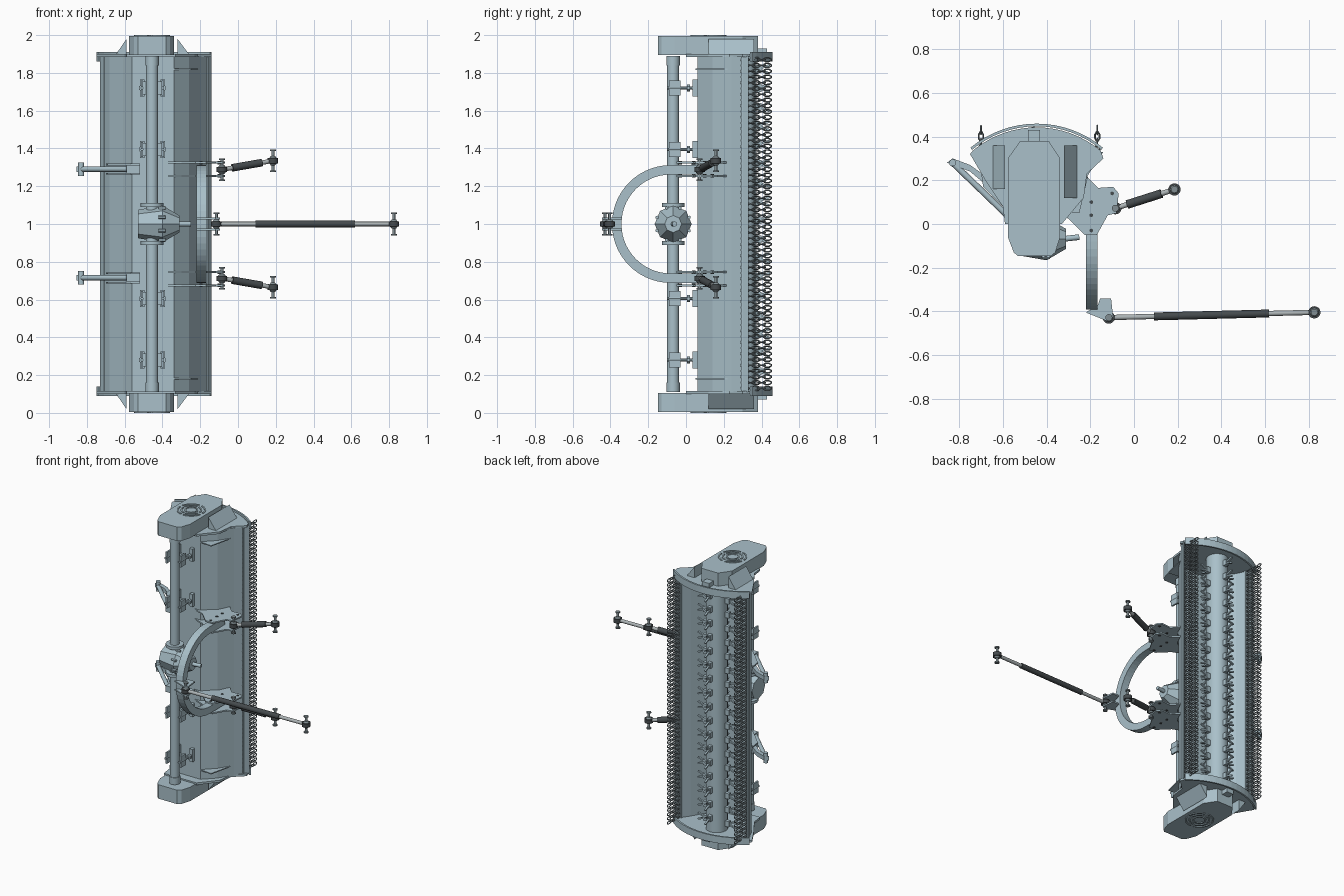
import bpy, bmesh, math
from mathutils import Vector, Matrix

if "Cube" in bpy.data.objects:
    bpy.data.objects.remove(bpy.data.objects["Cube"])

def paint(name, *rgb):
    m = bpy.data.materials.new(name)
    m.diffuse_color = (*rgb, 1)
    m.use_nodes = True
    m.node_tree.nodes["Principled BSDF"].inputs["Base Color"].default_value = m.diffuse_color
    return m
body = paint("blue_grey_paint", 0.40, 0.53, 0.59)
dark = paint("dark_paint", 0.06, 0.07, 0.075)
steel = paint("steel", 0.42, 0.46, 0.47)
chain_mat = paint("chain_steel", 0.22, 0.27, 0.29)

def finish(name, bm, smooth=False, mat=None):
    bmesh.ops.recalc_face_normals(bm, faces=bm.faces)
    me = bpy.data.meshes.new(name)
    bm.to_mesh(me)
    bm.free()
    ob = bpy.data.objects.new(name, me)
    bpy.context.collection.objects.link(ob)
    me.materials.append(mat or body)
    if smooth:
        bpy.ops.object.select_all(action='DESELECT')
        ob.select_set(True)
        bpy.context.view_layer.objects.active = ob
        bpy.ops.object.shade_smooth_by_angle(angle=math.radians(40))
    return ob

def add_prism(bm, pts, a, b, axis='z'):
    place = {'z': lambda u, v, w: (u, v, w), 'x': lambda u, v, w: (w, u, v),
             'y': lambda u, v, w: (u, w, v)}[axis]
    lo = [bm.verts.new(place(u, v, a)) for u, v in pts]
    hi = [bm.verts.new(place(u, v, b)) for u, v in pts]
    bm.faces.new(lo)
    bm.faces.new(hi)
    for i in range(len(pts)):
        j = (i + 1) % len(pts)
        bm.faces.new((lo[i], lo[j], hi[j], hi[i]))

def prism(name, pts, a, b, axis='z', mat=None):
    bm = bmesh.new()
    add_prism(bm, pts, a, b, axis)
    return finish(name, bm, False, mat)

def box(name, x0, x1, y0, y1, z0, z1):
    return prism(name, [(x0, y0), (x1, y0), (x1, y1), (x0, y1)], z0, z1)

def add_rod(bm, p, q, r1, r2=None, seg=16):
    p, q = Vector(p), Vector(q)
    rot = (q - p).to_track_quat('Z', 'Y').to_matrix().to_4x4()
    bmesh.ops.create_cone(bm, cap_ends=True, segments=seg, radius1=r1, radius2=r1 if r2 is None else r2,
                          depth=(q - p).length, matrix=Matrix.Translation((p + q) / 2) @ rot)

def rod(name, p, q, r1, r2=None, seg=16, mat=None):
    bm = bmesh.new()
    add_rod(bm, p, q, r1, r2, seg)
    return finish(name, bm, seg > 8, mat)

CX, RY = -0.455, 0.30          # rotor axis
ARC = [math.radians(50 + 80 * i / 16) for i in range(17)]
def arc(r):
    return [(-0.445 + r * math.cos(a), -0.013 + r * math.sin(a)) for a in ARC]

# Hood: bent sheet open towards the ground side (+y)
outer = [(-0.73, 0.34), (-0.68, 0.23), (-0.61, 0.14), (-0.56, 0.06), (-0.34, 0.06),
         (-0.26, 0.14), (-0.20, 0.24), (-0.14, 0.33)]
inner = [(CX + (x - CX) * 0.96, 0.34 + (y - 0.34) * 0.96) for x, y in reversed(outer)]
prism("hood", outer + inner, 0.11, 1.89)

side = arc(0.455) + [(-0.75, 0.32), (-0.68, 0.2), (-0.6, 0.08), (-0.59, 0.0), (-0.33, 0.0),
                     (-0.23, 0.12), (-0.215, 0.23), (-0.14, 0.30)]
cover = [(-0.577, 0.30), (-0.52, 0.38), (-0.39, 0.38), (-0.338, 0.30), (-0.338, -0.06),
         (-0.36, -0.13), (-0.38, -0.147), (-0.53, -0.147), (-0.55, -0.13), (-0.577, -0.06)]
for s, end in ((1, "upper"), (-1, "lower")):
    Z = lambda d: 1 + s * d
    prism(end + "_end_plate", side, Z(0.885), Z(0.9))
    prism(end + "_skid", arc(0.472) + arc(0.46)[::-1], Z(0.86), Z(0.91))
    prism(end + "_belt_cover", cover, Z(0.895), Z(0.995))
    # Sloping guards beside the belt cover
    prism(end + "_rear_guard", [(-0.59, Z(0.9)), (-0.59, Z(0.98)), (-0.645, Z(0.9))], 0.16, 0.36, 'y')
    prism(end + "_front_guard", [(-0.32, Z(0.9)), (-0.32, Z(0.98)), (-0.26, Z(0.9))], 0.12, 0.36, 'y')
    # Round vent on the cover
    bm = bmesh.new()
    for r in (0.095, 0.07, 0.045):
        n = 24
        for k in range(n):
            if k % 6 == 5:
                continue
            a, b = [2 * math.pi * t / n for t in (k, k + 1)]
            add_prism(bm, [(CX + q * math.cos(t), 0.12 + q * math.sin(t))
                           for q, t in ((r, a), (r, b), (r - 0.01, b), (r - 0.01, a))], Z(0.994), Z(1.0))
    finish(end + "_cover_vent", bm)
    box(end + "_cover_tab", -0.485, -0.43, 0.37, 0.43, Z(0.90), Z(0.93))
    rod(end + "_tube_flange", (CX, -0.068, Z(0.84)), (CX, -0.068, Z(0.89)), 0.036, seg=12)
    rod(end + "_axle_collar", (CX, -0.068, Z(0.09)), (CX, -0.068, Z(0.11)), 0.06, seg=12)
    prism(end + "_hood_gusset", [(-0.34, 0.06), (-0.25, 0.05), (-0.21, 0.22), (-0.26, 0.14)], Z(0.815), Z(0.822))

# Drive tube and faceted gearbox
rod("drive_tube", (CX, -0.068, 0.11), (CX, -0.068, 1.89), 0.032)
rod("gearbox", (-0.53, -0.068, 1), (-0.40, -0.068, 1), 0.075, 0.098, 8)
rod("gearbox_cone", (-0.40, -0.068, 1), (-0.31, -0.068, 1), 0.098, 0.045, 8)
rod("input_shaft", (-0.32, -0.068, 1), (-0.25, -0.06, 1), 0.013)
bm = bmesh.new()
for k in range(8):
    a = math.pi * (k + 0.5) / 4
    y, z = -0.068 + 0.092 * math.cos(a), 1 + 0.092 * math.sin(a)
    add_rod(bm, (-0.42, y, z), (-0.385, y, z), 0.009, seg=6)
finish("gearbox_bolts", bm)

# Tube supports with adjusting screws
for z in (0.28, 0.605, 1.395, 1.72):
    for x in (-0.508, -0.398):
        box("tube_support_pad", x - 0.012, x + 0.012, 0.035, 0.062, z - 0.045, z + 0.045)
        box("tube_support_cheek", x - 0.006, x + 0.006, -0.09, -0.03, z - 0.04, z + 0.04)
        rod("adjusting_screw", (x, -0.1, z), (x, 0.06, z), 0.008, seg=8)
        rod("adjusting_nut", (x, 0.005, z), (x, 0.02, z), 0.018, seg=6)
    box("tube_support_saddle", -0.51, -0.395, -0.045, -0.03, z - 0.035, z + 0.035)

# Rotor with helical rows of flails
rod("rotor", (CX, RY, 0.115), (CX, RY, 1.885), 0.072, seg=20)
bm = bmesh.new()
for row in range(4):
    for i in range(17):
        z = 0.17 + i * 0.1 + (row % 2) * 0.05
        a = row * math.pi / 2 + 0.05
        M = Matrix.Translation((CX, RY, z)) @ Matrix.Rotation(a, 4, 'Z')
        for x, sx, sy, sz, tilt in ((0.08, 0.04, 0.025, 0.04, 0), (0.115, 0.06, 0.012, 0.01, 0.35),
                                    (0.115, 0.06, 0.012, 0.01, -0.35)):
            off = 0.012 * (1 if tilt > 0 else -1 if tilt < 0 else 0)
            bmesh.ops.create_cube(bm, size=1, matrix=M @ Matrix.Translation((x, 0, off))
                                  @ Matrix.Rotation(-tilt, 4, 'Y') @ Matrix.Diagonal((sx, sy, sz, 1)))
finish("flails", bm)

# Chain curtains front and rear
def add_link(bm, c, flip, half=0.022, w=0.011, r=0.0042):
    rings = []
    for k in range(8):
        a = math.pi * (k + 0.5) / 4
        ca, sa = math.cos(a), math.sin(a)
        ring = []
        for m in range(4):
            b = math.pi * m / 2
            d = r * math.cos(b)
            y, u, v = half * ca + d * ca, w * sa + d * sa, r * math.sin(b)
            ring.append(bm.verts.new(c + (Vector((u, y, v)) if flip else Vector((v, y, u)))))
        rings.append(ring)
    for k in range(8):
        A, B = rings[k], rings[(k + 1) % 8]
        for m in range(4):
            n = (m + 1) % 4
            bm.faces.new((A[m], A[n], B[n], B[m]))

for x, name in ((-0.70, "rear"), (-0.168, "front")):
    bm = bmesh.new()
    for i in range(58):
        for j in range(5):
            add_link(bm, Vector((x, 0.312 + 0.0295 * j, 0.13 + 1.74 * i / 57)), j % 2 == 1)
    finish(name + "_chain_curtain", bm, mat=chain_mat)
    box(name + "_chain_bar", x - 0.01, x + 0.01, 0.29, 0.305, 0.11, 1.89)

# Headstock: round hoop, side plates and top link bracket
def hoop(r):
    return [(0.09, 1 + r)] + [(-0.08 + r * math.cos(a), 1 + r * math.sin(a))
            for a in [math.pi * (0.5 + i / 28) for i in range(29)]] + [(0.09, 1 - r)]
prism("headstock_hoop", hoop(0.312) + hoop(0.262)[::-1], -0.22, -0.167, 'x')
ear = [(-0.215, 0.215), (-0.165, 0.165), (-0.095, 0.17), (-0.07, 0.14), (-0.08, 0.05), (-0.12, 0.04),
       (-0.17, -0.05), (-0.225, -0.05), (-0.30, 0.025), (-0.39, 0.06), (-0.33, 0.08), (-0.25, 0.14)]
top_ear = [(-0.22, -0.405), (-0.165, -0.37), (-0.155, -0.34), (-0.105, -0.34), (-0.095, -0.43), (-0.12, -0.445)]
for s in (1, -1):
    for d in (0.255, 0.325):
        z = 1 + s * d
        prism("headstock_side_plate", ear, z - 0.005, z + 0.005)
        for x, y in ((-0.195, 0.1), (-0.195, 0.04), (-0.195, -0.03), (-0.1, 0.14)):
            rod("plate_bolt", (x, y, z - 0.009), (x, y, z + 0.009), 0.009, seg=6, mat=dark)
    prism("top_link_ear", top_ear, 1 + s * 0.03 - 0.005, 1 + s * 0.03 + 0.005)

# Adjustable links: light rods, dark barrel, ball eyes and cross pins
def link(name, p, q, t0, t1, rb):
    p, q = Vector(p), Vector(q)
    rod(name + "_rod", p, q, 0.012, mat=steel)
    rod(name + "_barrel", p.lerp(q, t0), p.lerp(q, t1), rb, mat=dark)
    for e in (p, q):
        bm = bmesh.new()
        up = Vector((0, 0, 1))
        add_rod(bm, e - up * 0.014, e + up * 0.014, 0.028, seg=20)
        finish(name + "_eye", bm, True, dark)
        bm = bmesh.new()
        add_rod(bm, e - up * 0.06, e + up * 0.06, 0.008, seg=12)
        for k in (-1, 1):
            add_rod(bm, e + up * k * 0.052, e + up * k * 0.06, 0.016, seg=12)
            add_rod(bm, e + up * k * 0.014, e + up * k * 0.024, 0.02, 0.012, 12)
        finish(name + "_pin", bm, True, chain_mat)

link("top_link", (-0.115, -0.428, 1), (0.825, -0.404, 1), 0.22, 0.78, 0.018)
for s, n in ((1, "upper"), (-1, "lower")):
    link(n + "_lift_link", (-0.085, 0.072, 1 + s * 0.288), (0.185, 0.158, 1 + s * 0.335), 0.2, 0.78, 0.02)

# Rear support arms
for z in (0.715, 1.29):
    for d in (-0.025, 0.025):
        prism("rear_arm_plate", [(-0.70, 0.24), (-0.67, 0.22), (-0.60, 0.12), (-0.54, 0.06), (-0.52, 0.03),
                                 (-0.57, 0.05), (-0.69, 0.17)], z + d - 0.004, z + d + 0.004)
    prism("rear_arm_beam", [(-0.855, 0.28), (-0.83, 0.30), (-0.75, 0.27), (-0.68, 0.22), (-0.69, 0.19),
                            (-0.75, 0.24)], z - 0.015, z + 0.015)
    rod("rear_arm_strut", (-0.83, 0.28, z), (-0.57, 0.03, z), 0.014, seg=12)
    rod("rear_arm_pin", (-0.83, 0.28, z - 0.035), (-0.83, 0.28, z + 0.035), 0.016, seg=12)
    box("rear_arm_foot", -0.59, -0.52, 0.02, 0.065, z - 0.022, z + 0.022)
